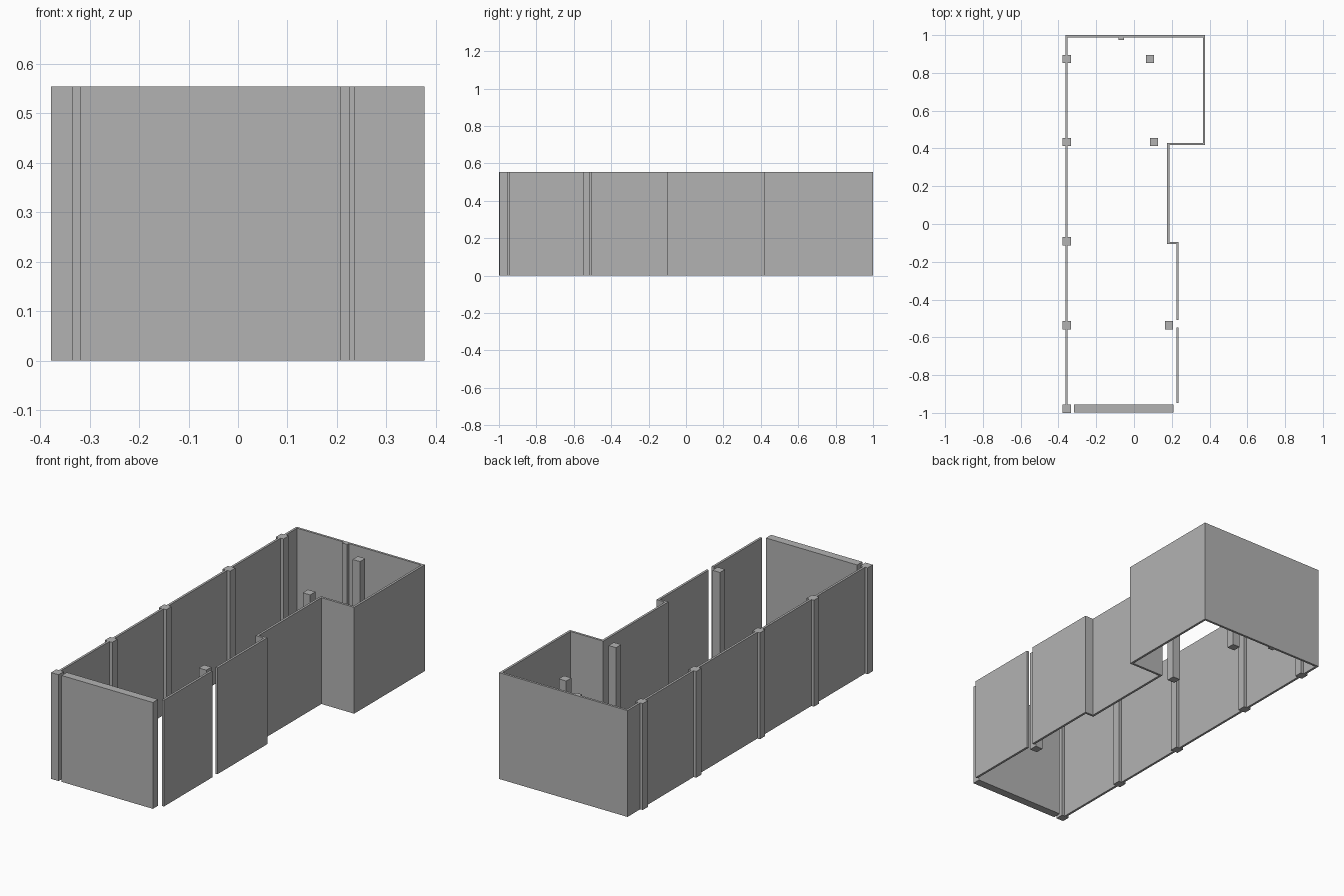
import bpy
import bmesh
from mathutils import Matrix, Vector

if "Cube" in bpy.data.objects:
    bpy.data.objects.remove(bpy.data.objects["Cube"])

HEIGHT = 0.554
THICK = 0.012
SIDE = 0.043

grey = bpy.data.materials.new("plain_grey")
grey.use_nodes = True
colour = (0.45, 0.45, 0.45, 1)
grey.diffuse_color = colour
grey.node_tree.nodes["Principled BSDF"].inputs["Base Color"].default_value = colour


def block(name, x0, x1, y0, y1):
    """Full-height box standing on the ground."""
    bm = bmesh.new()
    size = Matrix.Diagonal((x1 - x0, y1 - y0, HEIGHT, 1))
    place = Matrix.Translation(Vector(((x0 + x1) / 2, (y0 + y1) / 2, HEIGHT / 2)))
    bmesh.ops.create_cube(bm, size=1, matrix=place @ size)
    mesh = bpy.data.meshes.new(name)
    bm.to_mesh(mesh)
    bm.free()
    mesh.materials.append(grey)
    bpy.context.collection.objects.link(bpy.data.objects.new(name, mesh))


def wall_run(name, path):
    """One continuous mitred wall; the path is its outer face, thickness to the left."""
    pts = [Vector(p) for p in path]
    dirs = [(b - a).normalized() for a, b in zip(pts, pts[1:])]
    normals = [Vector((-d.y, d.x)) for d in dirs]
    inner = []
    for i, p in enumerate(pts):
        near = {tuple(normals[max(i - 1, 0)]), tuple(normals[min(i, len(normals) - 1)])}
        inner.append(p + sum((Vector(n) for n in near), Vector((0, 0))) * THICK)
    bm = bmesh.new()
    rings = [[bm.verts.new((q.x, q.y, z)) for q, z in
              ((p, 0), (n, 0), (n, HEIGHT), (p, HEIGHT))] for p, n in zip(pts, inner)]
    for a, b in zip(rings, rings[1:]):
        for k in range(4):
            bm.faces.new((a[k], a[(k + 1) % 4], b[(k + 1) % 4], b[k]))
    bm.faces.new(rings[0])
    bm.faces.new(rings[-1])
    bmesh.ops.recalc_face_normals(bm, faces=bm.faces)
    mesh = bpy.data.meshes.new(name)
    bm.to_mesh(mesh)
    bm.free()
    mesh.materials.append(grey)
    bpy.context.collection.objects.link(bpy.data.objects.new(name, mesh))


# Thin outer wall, from the left-hand jogs round the back and along the long side
wall_run("outer_wall", [(0.236, -0.507), (0.236, -0.095), (0.188, -0.095),
                        (0.188, 0.418), (0.377, 0.418), (0.377, 1.0),
                        (-0.363, 1.0), (-0.363, -0.98)])

# Separate panel after the gap, and the thick front wall
block("side_panel", 0.224, 0.236, -0.947, -0.549)
block("front_wall", -0.318, 0.208, -0.998, -0.955)

# Square columns
columns = {"long_wall_column": [(-0.356, y) for y in (-0.978, -0.536, -0.091, 0.434, 0.874)],
           "inner_column": [(0.186, -0.536), (0.106, 0.434), (0.085, 0.874)]}
for name, places in columns.items():
    for i, (x, y) in enumerate(places):
        block(f"{name}_{i + 1}", x - SIDE / 2, x + SIDE / 2, y - SIDE / 2, y + SIDE / 2)

# Small pilaster on the back wall
block("back_pilaster", -0.082, -0.053, 0.975, 0.99)
